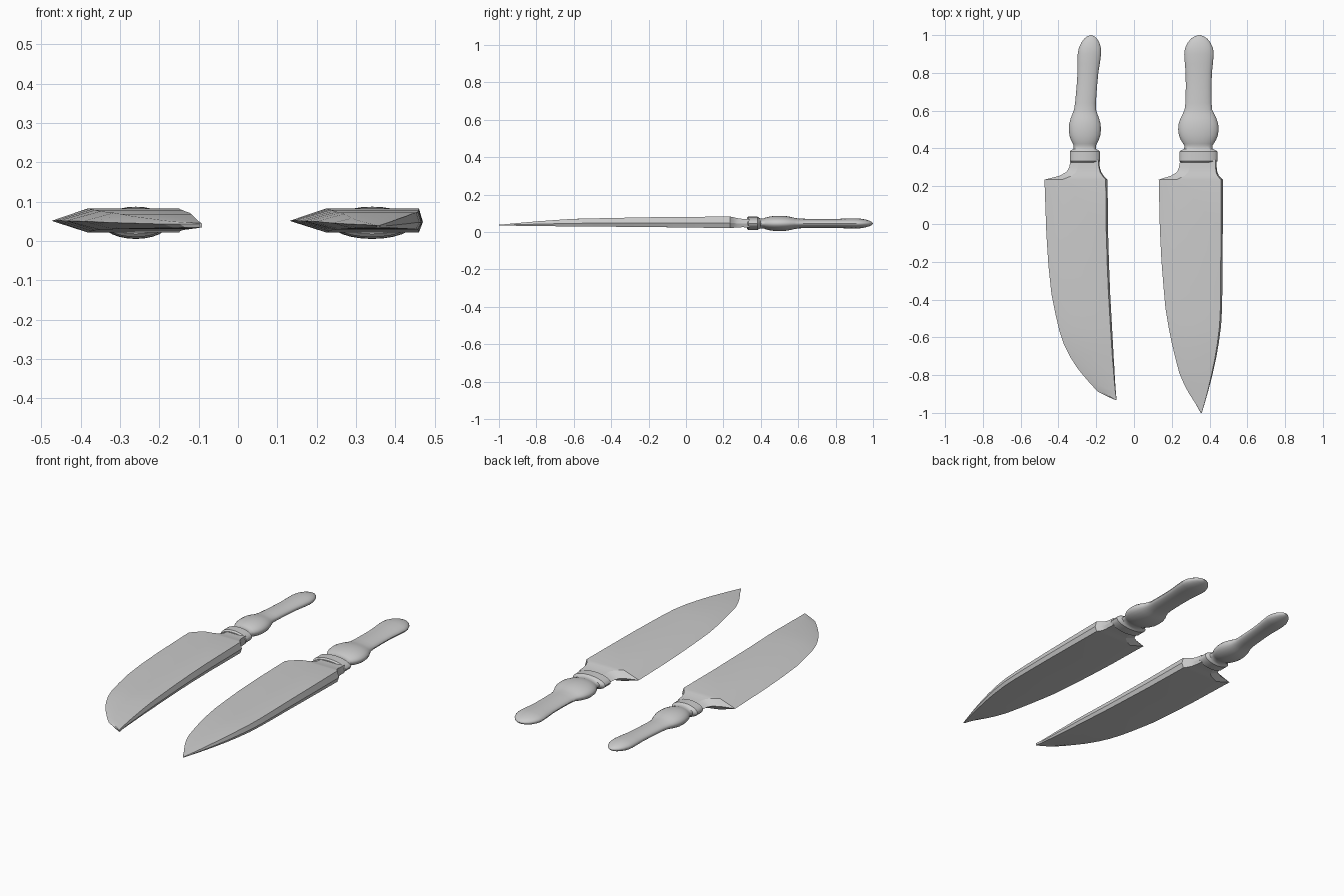
import bpy, bmesh, math


def loft(name, rings, angle):
    """Skin a list of equal-sized point rings and cap both ends."""
    bm = bmesh.new()
    loops = [[bm.verts.new(p) for p in r] for r in rings]
    n = len(loops[0])
    for a, b in zip(loops, loops[1:]):
        for i in range(n):
            j = (i + 1) % n
            bm.faces.new((a[i], a[j], b[j], b[i]))
    bm.faces.new(loops[0])
    bm.faces.new(loops[-1])
    bmesh.ops.recalc_face_normals(bm, faces=bm.faces[:])
    me = bpy.data.meshes.new(name)
    bm.to_mesh(me)
    bm.free()
    ob = bpy.data.objects.new(name, me)
    bpy.context.collection.objects.link(ob)
    bpy.ops.object.select_all(action='DESELECT')
    ob.select_set(True)
    bpy.context.view_layer.objects.active = ob
    bpy.ops.object.shade_smooth_by_angle(angle=math.radians(angle))
    return ob


def interp(table, t):
    """Piecewise linear lookup in (t, value) pairs, t descending."""
    for (t0, v0), (t1, v1) in zip(table, table[1:]):
        if t >= t1:
            return v0 + (v1 - v0) * (t - t0) / (t1 - t0)
    return table[-1][1]


# blade thickness along its length: top and underside heights
TOP = [(0.34, 0.068), (0.29, 0.071), (0.235, 0.083), (-0.2, 0.079),
       (-0.6, 0.071), (-0.8, 0.057), (-1.0, 0.039)]
BOTTOM = [(0.34, 0.025), (0.29, 0.026), (0.235, 0.021), (-0.2, 0.027),
          (-0.6, 0.03), (-0.8, 0.032), (-1.0, 0.035)]


def blade_ring(y, xl, xr):
    """Ground cutting edge on the left, blunt spine on the right."""
    hi, lo = interp(TOP, y), interp(BOTTOM, y)
    w = xr - xl
    mid = (hi + lo) / 2 - 0.004 * min(1, w / 0.3)
    xb, xs = xl + 0.28 * w, xr - 0.03 * w
    return [(xl, y, mid + 0.003), (xb, y, hi), (xs, y, hi),
            (xr, y, mid), (xs, y, lo), (xb, y, lo)]


# handle: y, half width, half thickness
HANDLE = [(0.325, 0.072, 0.028), (0.333, 0.080, 0.036), (0.383, 0.080, 0.036),
          (0.391, 0.072, 0.029), (0.397, 0.060, 0.027), (0.415, 0.059, 0.027),
          (0.425, 0.064, 0.031), (0.445, 0.074, 0.036), (0.47, 0.082, 0.040),
          (0.50, 0.085, 0.041), (0.53, 0.083, 0.040), (0.56, 0.075, 0.035),
          (0.58, 0.067, 0.030), (0.605, 0.058, 0.026), (0.64, 0.055, 0.025),
          (0.72, 0.054, 0.024), (0.80, 0.055, 0.024), (0.85, 0.059, 0.026),
          (0.90, 0.062, 0.027), (0.93, 0.059, 0.026), (0.96, 0.048, 0.021),
          (0.98, 0.035, 0.015), (0.993, 0.020, 0.009), (1.0, 0.003, 0.002)]


def knife(name, outline, axis, width, bend, ends):
    # blade with the flared neck that meets the collar
    loft(name + "_blade", [blade_ring(*s) for s in outline], 20)
    # collar, bulb and grip
    rings = []
    for y, hw, hz in HANDLE:
        cx = axis + bend * max(0, y - 0.6)
        rings.append([(cx + hw * width * math.cos(a), y, 0.046 + hz * math.sin(a))
                      for a in (2 * math.pi * i / ends for i in range(ends))])
    loft(name + "_handle", rings, 40)


# curved knife: y, edge x, spine x
CURVED = [(0.34, -0.335, -0.185), (0.30, -0.343, -0.181), (0.275, -0.358, -0.174),
          (0.255, -0.395, -0.160), (0.235, -0.474, -0.140), (-0.05, -0.464, -0.137),
          (-0.22, -0.453, -0.132), (-0.37, -0.437, -0.126), (-0.48, -0.415, -0.120),
          (-0.57, -0.394, -0.115), (-0.64, -0.370, -0.111), (-0.70, -0.340, -0.108),
          (-0.76, -0.302, -0.104), (-0.80, -0.270, -0.102), (-0.85, -0.227, -0.099),
          (-0.888, -0.190, -0.096), (-0.91, -0.148, -0.094), (-0.932, -0.098, -0.092)]
# pointed knife
POINTED = [(0.34, 0.245, 0.437), (0.30, 0.238, 0.438), (0.275, 0.228, 0.441),
           (0.255, 0.195, 0.450), (0.235, 0.131, 0.470), (-0.03, 0.137, 0.470),
           (-0.19, 0.145, 0.469), (-0.33, 0.156, 0.468), (-0.45, 0.167, 0.466),
           (-0.54, 0.182, 0.461), (-0.63, 0.200, 0.449), (-0.71, 0.219, 0.435),
           (-0.79, 0.240, 0.417), (-0.85, 0.266, 0.402), (-0.895, 0.290, 0.390),
           (-0.95, 0.325, 0.374), (-1.0, 0.353, 0.359)]

knife("curved_knife", CURVED, -0.26, 1.0, 0.08, 24)
knife("pointed_knife", POINTED, 0.341, 1.26, 0.01, 24)
